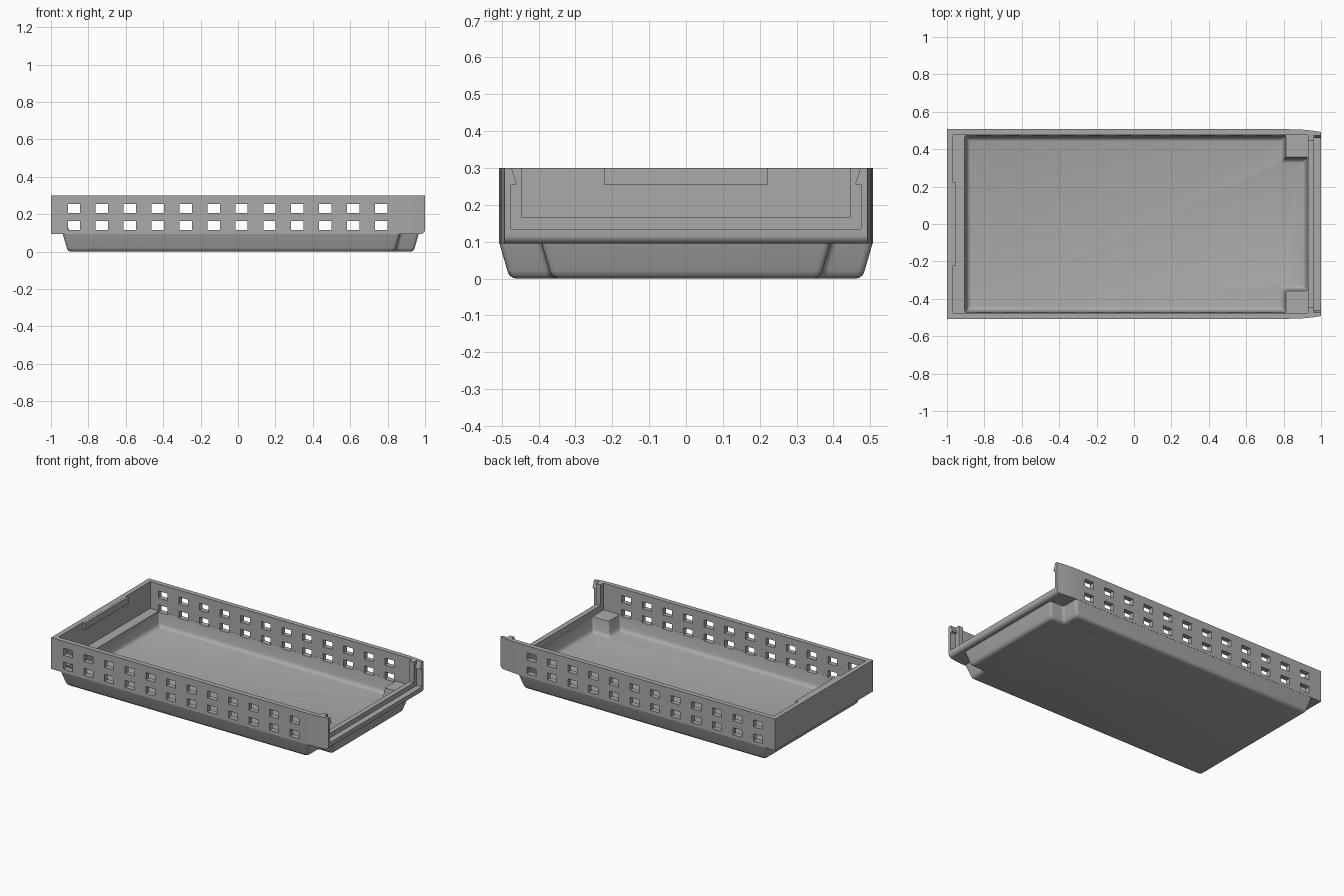
import bpy, bmesh
from mathutils import Vector

if "Cube" in bpy.data.objects:
    bpy.data.objects.remove(bpy.data.objects["Cube"], do_unlink=True)

grey = bpy.data.materials.new("plain_grey")
grey.use_nodes = True
grey.diffuse_color = (0.4, 0.4, 0.4, 1)
grey.node_tree.nodes["Principled BSDF"].inputs["Base Color"].default_value = (0.4, 0.4, 0.4, 1)

WALL_Y, IN_Y, TOP, FLANGE = 0.507, 0.475, 0.3, 0.095


def finish(name, bm):
    bmesh.ops.recalc_face_normals(bm, faces=bm.faces)
    mesh = bpy.data.meshes.new(name)
    bm.to_mesh(mesh)
    bm.free()
    ob = bpy.data.objects.new(name, mesh)
    bpy.context.collection.objects.link(ob)
    mesh.materials.append(grey)
    return ob


def loft(bm, rings):
    """Closed solid through a stack of equal-length rings."""
    loops = [[bm.verts.new(p) for p in ring] for ring in rings]
    for a, b in zip(loops, loops[1:]):
        for i in range(len(a)):
            j = (i + 1) % len(a)
            bm.faces.new((a[i], a[j], b[j], b[i]))
    bm.faces.new(loops[0])
    bm.faces.new(loops[-1])


def add_box(bm, x, y, z):
    loft(bm, [[(x[0], y[0], h), (x[1], y[0], h), (x[1], y[1], h), (x[0], y[1], h)] for h in z])


def box(name, x, y, z):
    bm = bmesh.new()
    add_box(bm, x, y, z)
    return finish(name, bm)


def rounded(points, radius, steps=4):
    """Outline with every corner replaced by a small curve."""
    out = []
    for i, p in enumerate(points):
        p = Vector(p)
        a = p + (Vector(points[i - 1]) - p).normalized() * radius
        b = p + (Vector(points[(i + 1) % len(points)]) - p).normalized() * radius
        for k in range(steps + 1):
            t = k / steps
            out.append(a * (1 - t) ** 2 + p * 2 * t * (1 - t) + b * t * t)
    return out


def tub(name, x0, x1, y, nx, ny, radius, levels):
    """Tapered basin shape with two notched corners; levels are (height, inset)."""
    rings = []
    for z, t in levels:
        half = [(x0 + t, -y + t), (nx - t, -y + t), (nx - t, -ny + t), (x1 - t, -ny + t)]
        outline = half + [(px, -py) for px, py in reversed(half)]
        rings.append([(p.x, p.y, z) for p in rounded(outline, radius)])
    bm = bmesh.new()
    loft(bm, rings)
    return finish(name, bm)


def boolean(target, other, operation):
    other.hide_render = True
    mod = target.modifiers.new(operation, "BOOLEAN")
    mod.operation, mod.solver, mod.object = operation, "EXACT", other
    bpy.context.view_layer.objects.active = target
    bpy.ops.object.modifier_apply(modifier=mod.name)
    bpy.data.objects.remove(other, do_unlink=True)


# Upper wall block with curved-in ends and a rounded lower end edge
side = [(-1, WALL_Y), (0.82, WALL_Y), (0.89, 0.505), (0.95, 0.5), (1, 0.492)]
outline = side + [(x, -y) for x, y in reversed(side)]
bm = bmesh.new()
loft(bm, [[(x, y, z) for x, y in outline] for z in (FLANGE, TOP)])
edge = [e for e in bm.edges if all(v.co.x > 0.99 and v.co.z < 0.1 for v in e.verts)]
bmesh.ops.bevel(bm, geom=edge, offset=0.022, segments=5, profile=0.5, affect="EDGES")
tray = finish("tray", bm)

# Basin underneath
boolean(tray, tub("basin", -0.937, 0.966, 0.506, 0.866, 0.392, 0.018,
                  [(0.11, 0), (FLANGE, 0), (0.022, 0.021), (0.01, 0.026),
                   (0.003, 0.034), (0, 0.045)]), "UNION")

# Hollow interior
boolean(tray, box("upper_hollow", (-0.968, 0.93), (-IN_Y, IN_Y), (0.125, 0.4)), "DIFFERENCE")
boolean(tray, tub("lower_hollow", -0.905, 0.929, 0.474, 0.812, 0.358, 0.008,
                  [(0.14, 0), (0.125, 0), (0.055, 0.01), (0.042, 0.014),
                   (0.034, 0.021), (0.03, 0.032)]), "DIFFERENCE")

# Open end: inner frame with a sill, then a lower outer lip
boolean(tray, box("end_opening", (0.9, 1.1), (-0.445, 0.445), (0.165, 0.4)), "DIFFERENCE")
boolean(tray, box("end_slot", (0.962, 1.1), (-IN_Y, IN_Y), (0.135, 0.4)), "DIFFERENCE")

# Two rows of window holes in both long walls
bm = bmesh.new()
for i in range(12):
    cx = -0.877 + i * 0.1493
    for cz in (0.14, 0.231):
        for y in ((-0.6, -0.46), (0.46, 0.6)):
            add_box(bm, (cx - 0.033, cx + 0.033), y, (cz - 0.023, cz + 0.023))
boolean(tray, finish("window_holes", bm), "DIFFERENCE")

# Stop tab on the closed end wall
tab = box("end_tab", (-0.975, -0.951), (-0.223, 0.223), (0.255, TOP - 0.0005))

# Sloped snap lugs at the open end
for label, s in (("left", 1), ("right", -1)):
    bm = bmesh.new()
    shape = [(0.48, 0.255), (0.459, 0.255), (0.473, TOP - 0.0005), (0.48, TOP - 0.0005)]
    loft(bm, [[(x, s * y, z) for y, z in shape] for x in (0.965, 0.999)])
    finish(label + "_snap_lug", bm)

# Smooth only the fillets
bpy.ops.object.select_all(action="DESELECT")
tray.select_set(True)
bpy.context.view_layer.objects.active = tray
bpy.ops.object.shade_smooth_by_angle(angle=0.6)
